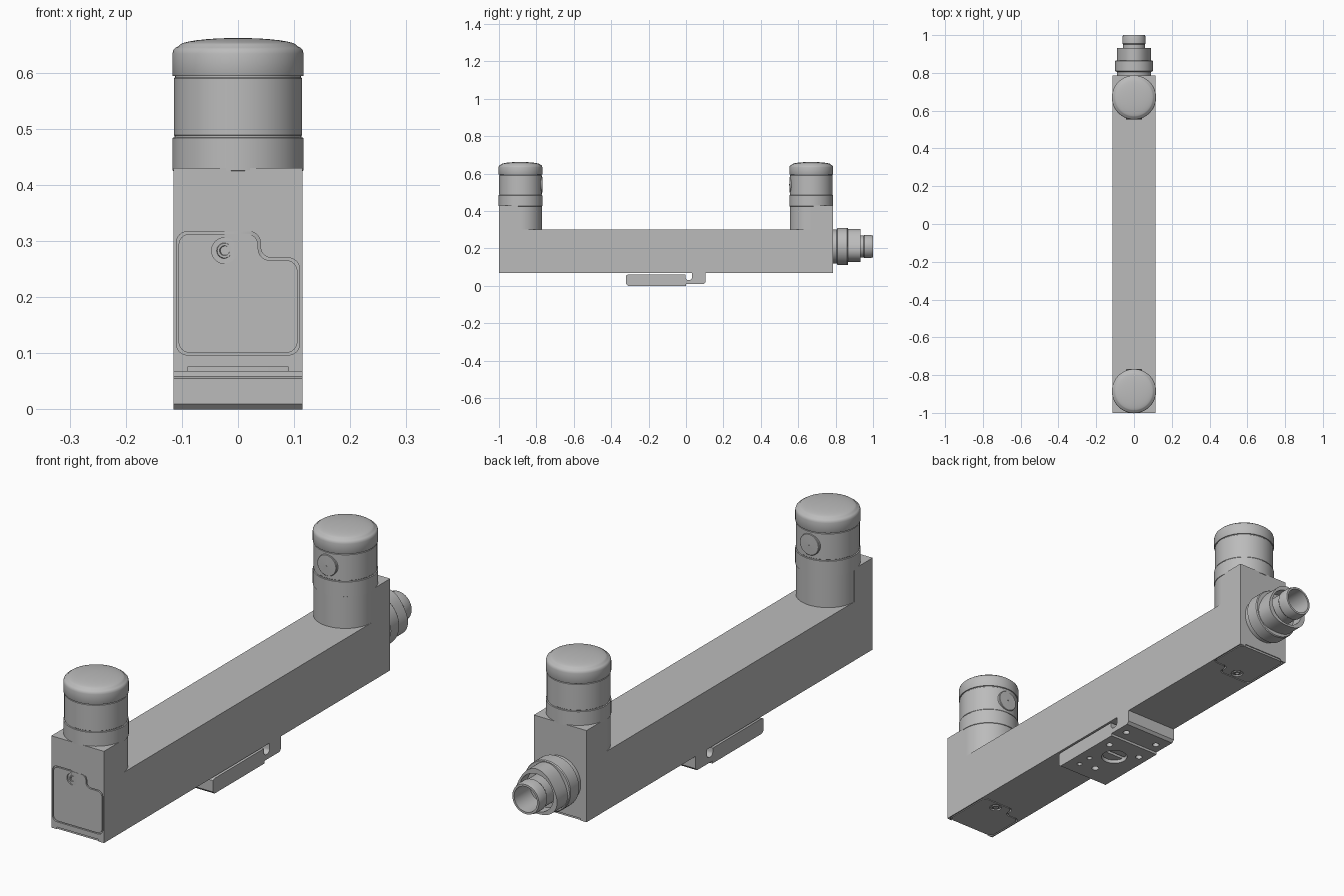
import bpy, bmesh, math
from mathutils import Matrix, Vector

cube = bpy.data.objects.get("Cube")
if cube:
    bpy.data.objects.remove(cube, do_unlink=True)

grey = bpy.data.materials.new("plain grey")
grey.use_nodes = True
grey.diffuse_color = (0.5, 0.5, 0.5, 1)
grey.node_tree.nodes["Principled BSDF"].inputs["Base Color"].default_value = (0.5, 0.5, 0.5, 1)


def frame(u, v, origin=(0, 0, 0)):
    """Matrix whose local x, y are u, v and whose local z is their cross product."""
    u, v = Vector(u), Vector(v)
    m = Matrix((u, v, u.cross(v))).transposed().to_4x4()
    m.translation = origin
    return m


def finish(bm, name, matrix):
    bmesh.ops.recalc_face_normals(bm, faces=bm.faces)
    bm.transform(matrix)
    mesh = bpy.data.meshes.new(name)
    bm.to_mesh(mesh)
    bm.free()
    mesh.materials.append(grey)
    obj = bpy.data.objects.new(name, mesh)
    bpy.context.collection.objects.link(obj)
    return obj


def prism(name, outline, low, high, matrix=Matrix()):
    bm = bmesh.new()
    face = bm.faces.new([bm.verts.new((u, v, low)) for u, v in outline])
    top = bmesh.ops.extrude_face_region(bm, geom=[face])["geom"]
    bmesh.ops.translate(bm, vec=(0, 0, high - low),
                        verts=[g for g in top if isinstance(g, bmesh.types.BMVert)])
    return finish(bm, name, matrix)


def lathe(name, profile, matrix=Matrix(), steps=64):
    bm = bmesh.new()
    verts = [bm.verts.new((r, 0, h)) for r, h in profile]
    edges = [bm.edges.new(pair) for pair in zip(verts, verts[1:])]
    bmesh.ops.spin(bm, geom=verts + edges, cent=(0, 0, 0), axis=(0, 0, 1),
                   angle=math.tau, steps=steps)
    bmesh.ops.remove_doubles(bm, verts=bm.verts, dist=0.00005)
    return finish(bm, name, matrix)


def disc(name, radius, low, high, matrix, steps=40):
    return lathe(name, [(0, low), (radius, low), (radius, high), (0, high)], matrix, steps)


def cut(obj, cutter):
    cutter.hide_render = True
    mod = obj.modifiers.new("cut", "BOOLEAN")
    mod.operation, mod.solver, mod.object = "DIFFERENCE", "EXACT", cutter
    bpy.context.view_layer.objects.active = obj
    bpy.ops.object.modifier_apply(modifier=mod.name)
    bpy.data.objects.remove(cutter, do_unlink=True)


def rounded(corners, radius, inset=0.0, steps=6):
    """Round the corners of a counter-clockwise outline, moved inward by inset."""
    pts = [Vector(c) for c in corners]
    moved, out = [], []
    for i, p in enumerate(pts):
        d1 = (p - pts[i - 1]).normalized()
        d2 = (pts[(i + 1) % len(pts)] - p).normalized()
        moved.append((p + inset * Vector((-d1.y - d2.y, d1.x + d2.x)), -d1, d2))
    for p, a, b in moved:
        centre = p + radius * (a + b)
        for k in range(steps + 1):
            t = math.pi / 2 * k / steps
            out.append(tuple(centre - radius * (b * math.cos(t) + a * math.sin(t))))
    return out


X, Y, Z = (1, 0, 0), (0, 1, 0), (0, 0, 1)
FRONT_Y, BACK_Y, HALF = -0.885, 0.67, 0.115
side = frame(Y, Z)

# Long beam with a raised block at each end
body = prism("beam_body", [(-1, 0.068), (0.785, 0.068), (0.785, 0.43), (BACK_Y, 0.43),
                           (BACK_Y, 0.3), (FRONT_Y, 0.3), (FRONT_Y, 0.43), (-1, 0.43)],
             -HALF, HALF, side)

# Access covers with a notched corner and a screw, set into the body
cover_shape = [(-0.11, -0.11), (0.11, -0.11), (0.11, 0.063),
               (0.04, 0.063), (0.04, 0.11), (-0.11, 0.11)]
covers = {
    "front_cover": frame(X, Z, (0, -1, 0.207)),
    "bottom_front_cover": frame((-1, 0, 0), Y, (0, -0.89, 0.068)),
    "bottom_back_cover": frame(X, (0, -1, 0), (0, 0.675, 0.068)),
}
for name, m in covers.items():
    cut(body, prism("recess", rounded(cover_shape, 0.02), -0.008, 0.02, m))
    cover = prism(name, rounded(cover_shape, 0.02, 0.004), -0.009, 0, m)
    spot = m @ Matrix.Translation((-0.024, 0.076, 0))
    cut(cover, disc("counterbore", 0.023, -0.006, 0.02, spot))
    lathe(name + "_screw", [(0, -0.005), (0.007, -0.005), (0.009, -0.001),
                            (0.013, -0.001), (0.014, -0.003), (0.014, -0.007), (0, -0.007)],
          spot, 32)

# Two round towers with a domed cap and a window facing inward
for label, y, inward in (("front", FRONT_Y, 1), ("back", BACK_Y, -1)):
    at = Matrix.Translation((0, y, 0))
    lathe(label + "_tower", [(0, 0.2), (0.1149, 0.2), (0.1149, 0.425), (0.117, 0.426),
                             (0.117, 0.484), (0.113, 0.485), (0.113, 0.488), (0.114, 0.489),
                             (0.114, 0.59), (0.112, 0.592), (0.112, 0.6), (0, 0.6)], at)
    dome = [(0.105 * math.cos(math.pi / 2 * k / 8), 0.648 + 0.014 * math.sin(math.pi / 2 * k / 8))
            for k in range(1, 9)]
    lathe(label + "_cap", [(0, 0.594), (0.116, 0.594), (0.117, 0.596), (0.117, 0.634),
                           (0.115, 0.641), (0.111, 0.645), (0.105, 0.648)] + dome, at)
    m = frame((-inward, 0, 0), Z, (0, y, 0.54))
    lathe(label + "_window", [(0, 0.09), (0.042, 0.09), (0.042, 0.115), (0.04, 0.117),
                              (0.003, 0.118), (0.003, 0.116), (0, 0.116)], m, 40)

# Mounting foot: a clamped plate hung from one end, with a relief slot
slot = [(0.015 + 0.018 * math.cos(t), 0.045 - 0.015 * math.sin(t))
        for t in (math.pi * k / 8 for k in range(9))]
foot = prism("mounting_foot", [(-0.32, 0.01), (-0.31, 0), (0, 0), (0, 0.01), (0.095, 0.01),
                               (0.105, 0.02), (0.105, 0.07), (0.033, 0.07)] + slot
             + [(-0.003, 0.06), (-0.31, 0.06), (-0.32, 0.055)], -HALF, HALF, side)
holes = [(0, -0.12, 0.05), (0, -0.236, 0.014), (0.068, -0.25, 0.01), (0.068, -0.19, 0.01)]
holes += [(x, y, 0.013) for x in (-0.075, 0.075) for y in (-0.06, 0.043)]
for x, y, r in holes:
    cut(foot, disc("hole", r, -0.02, 0.04, Matrix.Translation((x, y, 0)), 32))

# Slotted screw in the large hole of the foot
screw = disc("foot_screw", 0.046, 0.012, 0.045, Matrix.Translation((0, -0.12, 0)))
cut(screw, prism("screw_slot", [(-0.06, -0.127), (0.06, -0.127), (0.06, -0.113), (-0.06, -0.113)],
                 0, 0.024))

# Cable connector on the back: flange, lobed shroud, hollow socket tube
plug = frame(Z, X, (0, 0, 0.21))
lathe("connector_flange", [(0, 0.78), (0.09, 0.78), (0.09, 0.805), (0.1, 0.81),
                           (0.1, 0.862), (0.097, 0.866), (0, 0.866)], plug)
lobes = []
for k in range(72):
    t = math.tau * k / 72
    r = 0.088 + 0.006 * math.cos(3 * t)
    lobes.append((r * math.cos(t), r * math.sin(t)))
shroud = prism("connector_shroud", lobes, 0.86, 0.932, plug)
cut(shroud, disc("shroud_bore", 0.074, 0.885, 1, plug, 64))
lathe("connector_tube", [(0, 0.87), (0.058, 0.87), (0.058, 0.95), (0.062, 0.955),
                         (0.062, 0.985), (0.058, 1), (0.05, 1), (0.05, 0.9), (0, 0.9)], plug)

# Smooth round surfaces while keeping edges sharp
for obj in bpy.context.scene.objects:
    obj.select_set(obj.type == "MESH")
bpy.context.view_layer.objects.active = body
bpy.ops.object.shade_smooth_by_angle(angle=math.radians(30))
